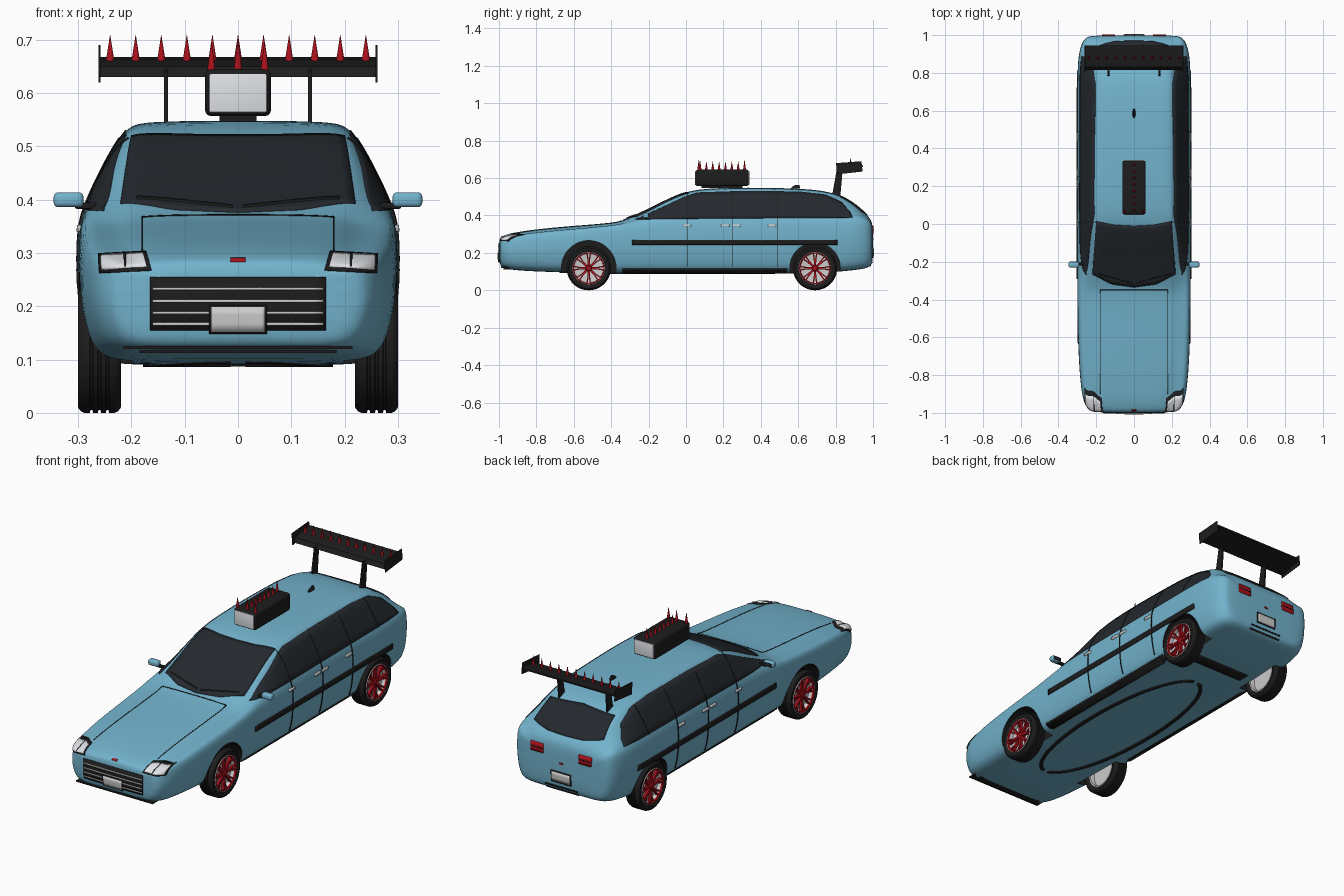
import bpy, bmesh
from math import pi, sin, cos, radians
from mathutils import Vector, Matrix
from mathutils.bvhtree import BVHTree

if "Cube" in bpy.data.objects:
    bpy.data.objects.remove(bpy.data.objects["Cube"])


def material(name, *rgb):
    m = bpy.data.materials.new(name)
    m.diffuse_color = (*rgb, 1)
    m.use_nodes = True
    m.node_tree.nodes["Principled BSDF"].inputs["Base Color"].default_value = m.diffuse_color
    return m


BLUE = material("sky_blue", .17, .45, .61)
BLACK = material("black", .012, .012, .012)
GLASS = material("dark_glass", .018, .022, .027)
RED = material("red", .42, .006, .012)
SILVER = material("silver", .55, .55, .55)
WHITE = material("lamp_white", .75, .77, .8)


def mesh_object(name, bm, mat, angle=35):
    bmesh.ops.recalc_face_normals(bm, faces=bm.faces)
    me = bpy.data.meshes.new(name)
    bm.to_mesh(me)
    bm.free()
    ob = bpy.data.objects.new(name, me)
    bpy.context.collection.objects.link(ob)
    me.materials.append(mat)
    if angle:
        smooth(ob, angle)
    return ob


def smooth(ob, angle=35):
    bpy.ops.object.select_all(action='DESELECT')
    ob.select_set(True)
    bpy.context.view_layer.objects.active = ob
    bpy.ops.object.shade_smooth_by_angle(angle=radians(angle))


def loft(bm, rings, closed=True, cap=True):
    vs = [[bm.verts.new(p) for p in r] for r in rings]
    n = len(vs[0])
    for a, b in zip(vs, vs[1:]):
        for i in range(n if closed else n - 1):
            bm.faces.new((a[i], a[(i + 1) % n], b[(i + 1) % n], b[i]))
    if cap:
        bm.faces.new(vs[0][::-1])
        bm.faces.new(vs[-1])


def box(name, centre, size, mat, bevel=0.0, rot=0.0):
    bm = bmesh.new()
    bmesh.ops.create_cube(bm, size=1, matrix=Matrix.Translation(centre) @ Matrix.Rotation(rot, 4, 'X') @ Matrix.Diagonal((*size, 1)))
    if bevel:
        bmesh.ops.bevel(bm, geom=bm.edges[:], offset=bevel, segments=3, profile=.5, affect='EDGES')
    return mesh_object(name, bm, mat)


def lathe(name, profile, centre, side, mat, closed=False, n=48):
    """Spin (radius, outward offset) points about the wheel axle."""
    bm = bmesh.new()
    c = Vector(centre)
    rings = [[c + Vector((side * o, r * cos(2 * pi * k / n), r * sin(2 * pi * k / n))) for k in range(n)]
             for r, o in profile]
    if closed:
        rings.append(rings[0])
    loft(bm, rings, cap=False)
    bmesh.ops.remove_doubles(bm, verts=bm.verts, dist=1e-5)
    return mesh_object(name, bm, mat)


def spike(name, x, y, z, h):
    bm = bmesh.new()
    bmesh.ops.create_cone(bm, cap_ends=True, segments=12, radius1=.008, radius2=.0003, depth=h,
                          matrix=Matrix.Translation((x, y, z + h / 2)))
    return mesh_object(name, bm, RED)


# Body shell: y, bottom, half width, belt height, roof half width, top height
stations = [(-1.0, .145, .215, .262, .17, .275), (-.985, .122, .243, .275, .19, .29),
            (-.94, .110, .27, .288, .2, .305), (-.85, .103, .284, .302, .21, .32),
            (-.7, .097, .295, .318, .215, .337), (-.5, .092, .3, .335, .22, .352),
            (-.37, .09, .301, .35, .222, .364), (-.32, .09, .301, .358, .224, .379),
            (-.2, .09, .301, .372, .226, .433), (-.08, .09, .301, .376, .222, .495),
            (0, .09, .301, .378, .217, .526), (.08, .09, .301, .38, .214, .542),
            (.25, .09, .301, .381, .212, .55), (.55, .09, .301, .382, .21, .547),
            (.72, .092, .301, .384, .206, .536), (.82, .1, .3, .385, .202, .512),
            (.9, .108, .294, .385, .198, .465), (.96, .116, .278, .383, .195, .412),
            (.988, .13, .255, .366, .19, .38), (1.0, .155, .225, .33, .17, .345)]
bm = bmesh.new()
rings = []
for y, zb, w, zs, rx, zr in stations:
    half = [(.45 * w, zb), (.82 * w, zb), (.94 * w, zb + .03), (w, zb + .5 * (zs - zb)),
            (.995 * w, zs - .04), (.965 * w, zs), ((.965 * w + rx) / 2 + .004, (zs + zr - .014) / 2),
            (rx, zr - .014), (rx * .88, zr - .003), (rx * .4, zr)]
    rings.append([(x, y, z) for x, z in half] + [(-x, y, z) for x, z in half[::-1]])
loft(bm, rings)
body = mesh_object("body_shell", bm, BLUE, 0)
sub = body.modifiers.new("round", 'SUBSURF')
sub.levels = sub.render_levels = 2
bpy.context.view_layer.update()
surface = BVHTree.FromObject(body, bpy.context.evaluated_depsgraph_get())

# Wheel arches cut out of the shell, lined black
FRONT, REAR = -.52, .69
for y, r in ((FRONT, .146), (REAR, .135)):
    for s in (1, -1):
        cutter = lathe("arch_cutter", [(0, -.09), (r, -.09), (r, .1), (0, .1)], (s * .29, y, .12), s, BLACK)
        cutter.hide_render = True
        cutter.hide_set(True)
        cut = body.modifiers.new("arch", 'BOOLEAN')
        cut.object, cut.operation, cut.solver = cutter, 'DIFFERENCE', 'EXACT'
        cut.material_mode = 'TRANSFER'
bpy.context.view_layer.update()
done = bpy.data.meshes.new_from_object(body.evaluated_get(bpy.context.evaluated_depsgraph_get()))
body.modifiers.clear()
body.data = done
smooth(body, 40)
for ob in [o for o in bpy.data.objects if o.name.startswith("arch_cutter")]:
    bpy.data.objects.remove(ob)

# Panels are drawn in 2D and projected onto the shell
CAST = {'R': (lambda a, b: (2, a, b), (-1, 0, 0)), 'F': (lambda a, b: (a, -2, b), (0, 1, 0)),
        'B': (lambda a, b: (a, 2, b), (0, -1, 0)), 'T': (lambda a, b: (a, b, 2), (0, 0, -1)),
        'U': (lambda a, b: (a, b, -2), (0, 0, 1))}


def resample(pts, n):
    pts = [Vector(p) for p in pts]
    lens = [(q - p).length for p, q in zip(pts, pts[1:])]
    out = []
    for k in range(n + 1):
        d, i = sum(lens) * k / n, 0
        while i < len(lens) - 1 and d > lens[i]:
            d -= lens[i]
            i += 1
        out.append(pts[i].lerp(pts[i + 1], min(1, d / lens[i])))
    return out


def panel(name, low, high, view, mat, mirror=False, t=.003, nu=24, nv=6):
    start, direction = CAST[view]
    bm = bmesh.new()
    lo, hi = resample(low, nu), resample(high, nu)
    for s in (1, -1) if mirror else (1,):
        rows = []
        for j in range(nv + 1):
            row = []
            for p, q in zip(lo, hi):
                o = Vector(start(*p.lerp(q, j / nv)))
                hit = surface.ray_cast(o, Vector(direction))[0]
                if hit is None:
                    hit = surface.find_nearest(o + Vector(direction))[0]
                row.append((s * hit.x, hit.y, hit.z))
            rows.append(row)
        loft(bm, rows, closed=False, cap=False)
    ob = mesh_object(name, bm, mat)
    m = ob.modifiers.new("thickness", 'SOLIDIFY')
    m.thickness, m.offset = 2 * t, 0
    return ob


def strip(name, a0, a1, b0, b1, view, mat, mirror=False, t=.003, nu=16, nv=3):
    return panel(name, [(a0, b0), (a1, b0)], [(a0, b1), (a1, b1)], view, mat, mirror, t, nu, nv)


# Glass
panel("side_windows", [(-.27, .379), (.2, .384), (.89, .388)],
      [(-.25, .386), (-.1, .455), (0, .503), (.06, .522), (.3, .53), (.6, .527), (.74, .512), (.83, .472), (.88, .415)],
      'R', GLASS, True, nu=50)
panel("windscreen", [(-.22, -.265), (-.12, -.318), (0, -.335), (.12, -.318), (.22, -.265)],
      [(-.2, .015), (-.1, -.005), (0, -.01), (.1, -.005), (.2, .015)], 'T', GLASS, nv=16)
panel("rear_window", [(-.195, .42), (-.1, .403), (0, .4), (.1, .403), (.195, .42)],
      [(-.18, .498), (0, .507), (.18, .498)], 'B', GLASS, nv=10)
panel("wipers", [(.01, -.315), (.19, -.265)], [(.01, -.31), (.19, -.26)], 'T', BLACK, True, t=.007)

# Side trim, seams and handles
strip("side_moulding", -.29, .81, .243, .27, 'R', BLACK, True, .004, 40)
strip("sill_trim", -.34, .54, .098, .117, 'R', BLACK, True, .005, 40)
for y in (.01, .25, .49, .71):
    strip("door_seam", y - .0015, y + .0015, .13 if y < .6 else .385, .515, 'R', BLACK, True, .004, 1, 24)
for y in (.005, .21, .27, .46):
    strip("door_handle", y - .022, y + .022, .34, .352, 'R', SILVER, True, .006, 6, 2)
strip("bonnet_seam_side", .178, .181, -.9, -.35, 'T', BLACK, True, .0015, 1, 30)
strip("bonnet_seam_rear", -.18, .18, -.352, -.348, 'T', BLACK, False, .0015, 24, 1)

# Front end
panel("headlight_surround", [(.162, .267), (.258, .262)], [(.172, .302), (.262, .297)], 'F', BLACK, True, .003)
panel("headlight", [(.17, .272), (.252, .267)], [(.177, .297), (.256, .293)], 'F', WHITE, True, .006)
strip("headlight_divider", .21, .214, .27, .295, 'F', BLACK, True, .007, 1, 6)
strip("grille", -.165, .165, .155, .255, 'F', BLACK, False, .003)
for z in (.167, .188, .21, .233):
    strip("grille_bar", -.16, .16, z - .0025, z + .0025, 'F', SILVER, False, .006)
strip("front_plate_frame", -.054, .054, .149, .203, 'F', BLACK, False, .007)
strip("front_plate", -.05, .05, .153, .199, 'F', SILVER, False, .009)
strip("nose_dot", -.014, .014, .283, .289, 'F', RED, False, .003)
box("front_splitter", (0, -.965, .123), (.43, .05, .006), BLACK)
box("lower_intake", (0, -.955, .115), (.37, .04, .006), BLACK)

# Rear end
strip("tail_light", .1, .17, .3, .345, 'B', RED, True, .005)
strip("tail_light_bar", .1, .17, .32, .324, 'B', BLACK, True, .006)
strip("rear_plate_frame", -.056, .056, .172, .228, 'B', BLACK, False, .004)
strip("rear_plate", -.05, .05, .178, .222, 'B', SILVER, False, .006)
strip("boot_dot", -.01, .01, .268, .276, 'B', RED, False, .003)
for z in (.132, .15):
    strip("bumper_slot", -.09, .09, z - .003, z + .003, 'B', BLACK, False, .004)

# Underside trim
strip("floor_side_rail", .235, .265, -.33, .52, 'U', BLACK, True, .005)
arcs = [[(r * cos(a) * .16, -.1 + (.56 + .16 * (r - 1)) * sin(a)) for a in [radians(-85 + 10 * k) for k in range(18)]]
        for r in (1, 1.12)]
panel("floor_ring", arcs[0], arcs[1], 'U', BLACK, True, .004, 40, 2)
strip("rear_floor_panel", -.15, .15, .62, .68, 'U', BLACK, False, .004)

# Wheels
half = [(.086, .034), (.097, .040), (.108, .040), (.115, .035), (.118, .028), (.118, .018), (.113, .017),
        (.113, .013), (.118, .012), (.118, .003), (.113, .002)]
for y in (FRONT, REAR):
    for s in (1, -1):
        c = Vector((s * .26, y, .118))
        lathe("tyre", half + [(r, -o) for r, o in half[::-1]], c, s, BLACK, True)
        lathe("rim_barrel", [(.089, .034), (.086, .038), (.081, .036), (.078, .012), (.05, .008), (0, .008)], c, s, SILVER)
        lathe("rim_back", [(.088, -.034), (.08, -.034), (.076, -.012), (0, -.012)], c, s, SILVER)
        lathe("rim_lip", [(.086, .036), (.084, .039), (.079, .038), (.078, .03)], c, s, RED)
        lathe("hub", [(0, .036), (.012, .036), (.017, .031), (.018, .008)], c, s, RED)
        bm = bmesh.new()
        for k in range(8):
            turn = Matrix.Rotation(2 * pi * k / 8, 4, 'X')
            for e in (-1, 1):  # each spoke splits in two towards the rim
                loft(bm, [[c + turn @ Vector((s * o, e * m + d, r)) for o, d in
                           ((.018, -h), (.018, h), (q, h), (q, -h))]
                          for r, m, h, q in ((.012, .002, .003, .032), (.05, .004, .0035, .029), (.082, .010, .0035, .035))])
        mesh_object("wheel_spokes", bm, RED)

# Door mirrors
for s in (1, -1):
    box("mirror_housing", (s * .318, -.215, .4), (.056, .032, .028), BLUE, .009)
    box("mirror_glass", (s * .318, -.199, .4), (.042, .003, .018), GLASS)
    box("mirror_stalk", (s * .286, -.212, .389), (.04, .018, .012), BLACK, .003)

# Roof box with lit ends and spikes
box("roof_box", (0, .193, .601), (.124, .285, .088), BLACK, .012)
box("roof_box_foot", (0, .193, .553), (.07, .22, .014), BLACK)
for y in (.05, .336):
    box("roof_box_lamp", (0, y, .6), (.108, .006, .072), WHITE, .002)
for k in range(8):
    spike("roof_spike", 0, .075 + .034 * k, .643, .045 if 0 < k < 7 else .056)
for s in (1, -1):
    spike("roof_corner_spike", s * .05, .068, .641, .056)

# Aerial fin
bm = bmesh.new()
loft(bm, [[(h * cos(a), y + l * sin(a), z) for a in [2 * pi * k / 12 for k in range(12)]]
          for y, l, h, z in ((.585, .026, .008, .544), (.59, .018, .006, .556), (.597, .008, .003, .564))])
mesh_object("aerial_fin", bm, BLACK)

# Rear wing
bm = bmesh.new()
loft(bm, [[(x, y, z) for y, z in ((.815, .63), (.83, .65), (.885, .664), (.945, .668), (.945, .66), (.885, .648))]
          for x in (-.258, .258)])
mesh_object("wing_blade", bm, BLACK)
for s in (1, -1):
    for name, x, t, outline in (
            ("wing_end_plate", .26, .002, ((.808, .62), (.802, .68), (.938, .69), (.944, .635))),
            ("wing_strut", .135, .004, ((.78, .5), (.825, .5), (.838, .648), (.805, .64)))):
        bm = bmesh.new()
        loft(bm, [[(s * x + e, y, z) for y, z in outline] for e in (-t, t)])
        mesh_object(name, bm, BLACK)
for k in range(11):
    spike("wing_spike", -.24 + .048 * k, .88, .66, .049)
